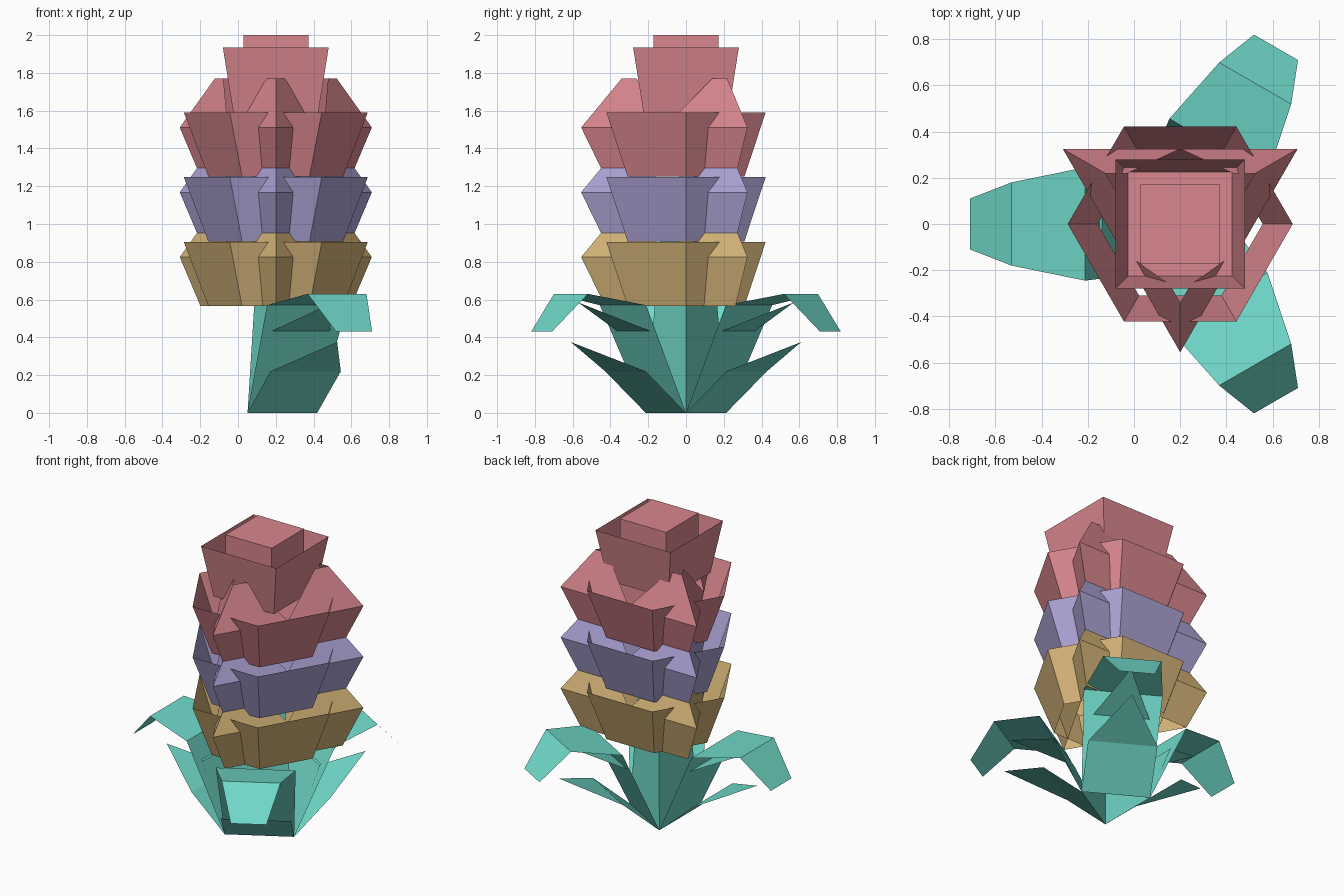
import bpy, bmesh, math
from mathutils import Vector

if "Cube" in bpy.data.objects:
    bpy.data.objects.remove(bpy.data.objects["Cube"])


def mat(name, rgb):
    m = bpy.data.materials.new(name)
    m.diffuse_color = (*rgb, 1)
    m.use_nodes = True
    m.node_tree.nodes["Principled BSDF"].inputs["Base Color"].default_value = m.diffuse_color
    return m


TEAL = mat("leaf teal", (0.163, 0.70, 0.59))
TAN = mat("petal tan", (0.67, 0.46, 0.19))
PURPLE = mat("petal lilac", (0.42, 0.37, 0.67))
PINK = mat("petal pink", (0.69, 0.24, 0.27))


def build(name, faces, material):
    """Mesh object from a list of point-loops, shared corners welded."""
    bm = bmesh.new()
    for loop in faces:
        bm.faces.new([bm.verts.new(p) for p in loop])
    bmesh.ops.remove_doubles(bm, verts=bm.verts, dist=0.0005)
    me = bpy.data.meshes.new(name)
    bm.to_mesh(me)
    bm.free()
    me.materials.append(material)
    ob = bpy.data.objects.new(name, me)
    bpy.context.collection.objects.link(ob)
    return ob


def ring(n, radius, z, cx, cy, start):
    return [Vector((cx + radius * math.cos(math.radians(start + 360 * i / n)),
                    cy + radius * math.sin(math.radians(start + 360 * i / n)), z))
            for i in range(n)]


def walls(low, high):
    n = len(low)
    return [(low[i], low[(i + 1) % n], high[(i + 1) % n], high[i]) for i in range(n)]


# Leaves: ribbons (distance out, height, half width) sharing a triangular base
def ribbon(profile, angle, cx):
    a = math.radians(angle)
    out, side = Vector((math.cos(a), math.sin(a), 0)), Vector((-math.sin(a), math.cos(a), 0))
    rows = []
    for r, z, w in profile:
        c = Vector((cx, 0, z)) + out * r
        rows.append([c - side * w, c + side * w] if w else [c])
    faces = []
    for p, q in zip(rows, rows[1:]):
        faces.append(p + q[::-1])
    return faces


LEAF_X = 0.173
leaves = {
    "long_drooping_leaf": [(0.123, 0, 0.213), (0.385, 0.57, 0.245), (0.703, 0.63, 0.18), (0.883, 0.43, 0.11)],
    "upper_pointed_leaf": [(0.123, 0, 0.213), (0.312, 0.43, 0.18), (0.66, 0.585, 0)],
    "lower_pointed_leaf": [(0.123, 0, 0.213), (0.37, 0.22, 0.215), (0.704, 0.375, 0)],
}
for name, profile in leaves.items():
    for k, angle in enumerate((60, 180, 300)):
        build(f"{name}_{k + 1}", ribbon(profile, angle, LEAF_X), TEAL)

# Three-sided stem
build("stem", walls(ring(3, 0.245, 0, LEAF_X, 0, 0), ring(3, 0.155, 0.95, 0.187, 0, 0)), TEAL)

# Flower tiers: open hexagonal cup with a three-cornered petal set poking through
CX = 0.2
TRI_Y = 0.032


def tier(name, z, material):
    build(name + "_cup", walls(ring(6, 0.357, z, CX, 0, 0),
                               ring(6, 0.487, z + 0.34, CX, 0, 0)), material)
    low = ring(3, 0.46, z, CX, TRI_Y, 270)
    mid = ring(3, 0.587, z + 0.26, CX, TRI_Y, 270)
    top = ring(3, 0.372, z + 0.52, CX, TRI_Y, 270)
    faces = []
    for i in range(3):
        j = (i + 1) % 3
        half = (mid[i] + mid[j]) / 2
        edge = (top[j] - top[i]).normalized() * 0.09
        faces.append((low[i], low[j], mid[j], half, mid[i]))
        faces.append((mid[i], half, top[i] + edge, top[i]))
        faces.append((half, mid[j], top[j], top[j] - edge))
    build(name + "_pointed_petals", faces, material)


tier("lower_tier", 0.565, TAN)
tier("middle_tier", 0.908, PURPLE)
tier("upper_tier", 1.251, PINK)

# Bud: open square cup with a block inside
S = math.sqrt(2)
cup_low = ring(4, 0.225 * S, 1.59, CX, 0, 45)
cup_top = ring(4, 0.28 * S, 1.935, CX, 0, 45)
build("bud_cup", walls(cup_low, cup_top) + [cup_low[::-1]], PINK)
core_low = ring(4, 0.172 * S, 1.59, CX, 0, 45)
core_top = ring(4, 0.172 * S, 2.0, CX, 0, 45)
build("bud_core", walls(core_low, core_top) + [core_top], PINK)
